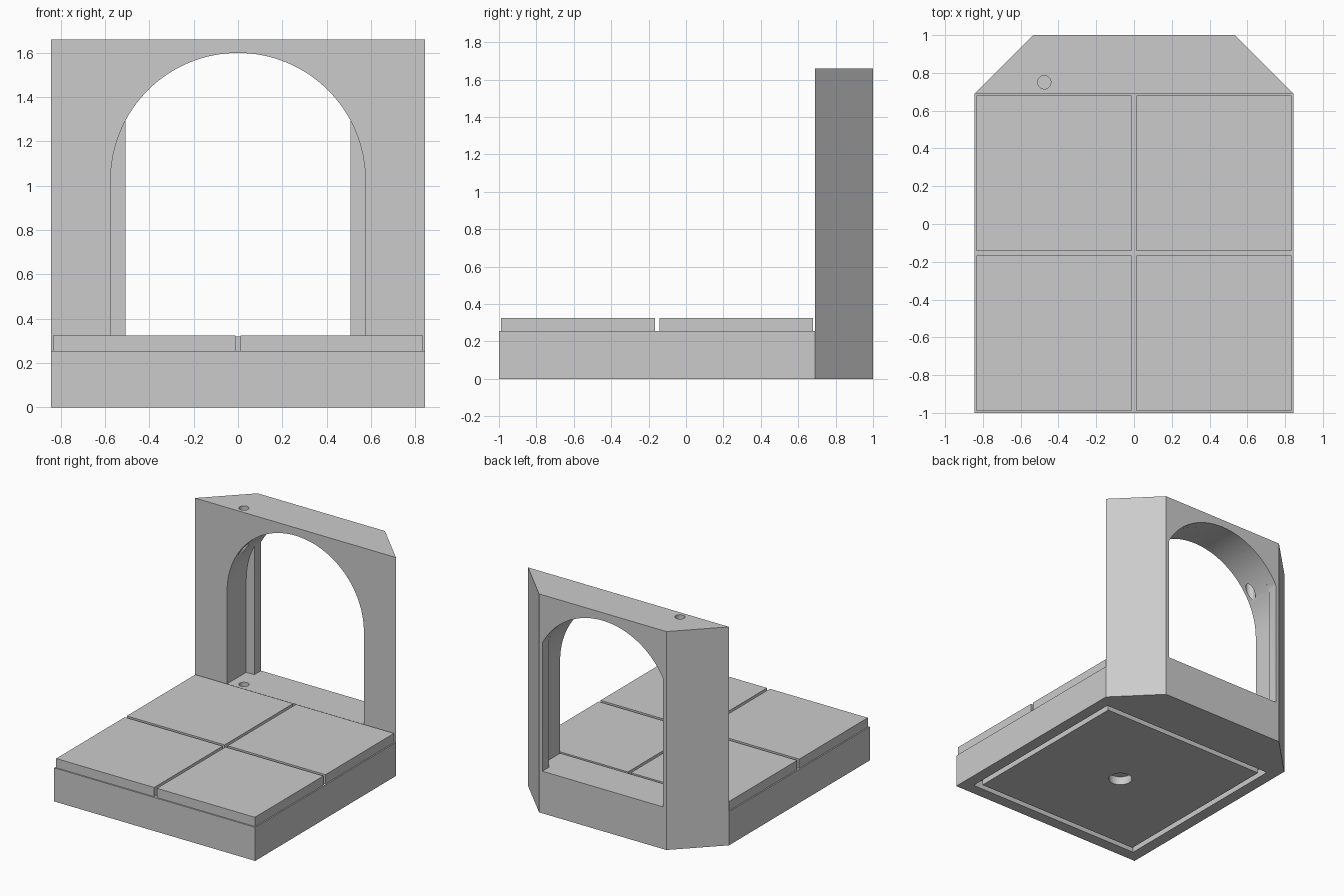
import bpy, bmesh
from math import acos, cos, sin, pi

if "Cube" in bpy.data.objects:
    bpy.data.objects.remove(bpy.data.objects["Cube"])

stone = bpy.data.materials.new("stone_grey")
stone.use_nodes = True
GREY = (0.6, 0.6, 0.6, 1)
stone.diffuse_color = GREY
stone.node_tree.nodes["Principled BSDF"].inputs["Base Color"].default_value = GREY

W = 0.845            # half width of the base
MID = -0.155         # y centre of the floor
WALL_Y = 0.69        # front plane of the wall
SILL, SPRING, R = 0.32, 1.025, 0.575


def prism(name, outline, offset):
    """Extrude a closed planar outline along an offset vector."""
    bm = bmesh.new()
    face = bm.faces.new([bm.verts.new(p) for p in outline])
    ext = bmesh.ops.extrude_face_region(bm, geom=[face])
    verts = [g for g in ext["geom"] if isinstance(g, bmesh.types.BMVert)]
    bmesh.ops.translate(bm, verts=verts, vec=offset)
    bmesh.ops.recalc_face_normals(bm, faces=bm.faces)
    mesh = bpy.data.meshes.new(name)
    bm.to_mesh(mesh)
    bm.free()
    obj = bpy.data.objects.new(name, mesh)
    mesh.materials.append(stone)
    bpy.context.collection.objects.link(obj)
    return obj


def box(name, x, y, hx, hy, z0, z1):
    pts = [(x + sx * hx, y + sy * hy, z0)
           for sx, sy in ((-1, -1), (1, -1), (1, 1), (-1, 1))]
    return prism(name, pts, (0, 0, z1 - z0))


def rod(name, x, y, r, z0, z1, n=32):
    pts = [(x + r * cos(2 * pi * i / n), y + r * sin(2 * pi * i / n), z0)
           for i in range(n)]
    return prism(name, pts, (0, 0, z1 - z0))


def arch(name, half, y0, y1, n=64):
    """Arched opening, with its sides trimmed to a half width."""
    a = acos(half / R)
    arc = [a + (pi - 2 * a) * i / n for i in range(n + 1)]
    pts = [(-half, y0, SILL), (half, y0, SILL)]
    pts += [(R * cos(t), y0, SPRING + R * sin(t)) for t in arc]
    return prism(name, pts, (0, y1 - y0, 0))


def activate(obj):
    bpy.ops.object.select_all(action='DESELECT')
    obj.select_set(True)
    bpy.context.view_layer.objects.active = obj


def cut(obj, cutter):
    mod = obj.modifiers.new("cut", 'BOOLEAN')
    mod.operation, mod.solver, mod.object = 'DIFFERENCE', 'EXACT', cutter
    activate(obj)
    bpy.ops.object.modifier_apply(modifier=mod.name)
    bpy.data.objects.remove(cutter)


# Base slab with a square groove and a round socket underneath
base = box("base", 0, MID, W, W, 0, 0.255)
ring = box("groove_cutter", 0, MID, 0.755, 0.755, -0.1, 0.065)
cut(ring, box("groove_core", 0, MID, 0.71, 0.71, -0.2, 0.2))
cut(base, ring)
cut(base, rod("socket_cutter", 0, MID, 0.084, -0.1, 0.065))

# Four floor tiles
for side, sx in (("right", -1), ("left", 1)):
    for end, sy in (("front", -1), ("back", 1)):
        box(f"floor_tile_{end}_{side}", sx * 0.4235, MID + sy * 0.4235,
            0.4115, 0.4115, 0.255, 0.325)

# Chamfered wall with a stepped arch and a vertical pin hole
wall = prism("arch_wall", [(-W, WALL_Y, 0), (W, WALL_Y, 0),
                           (0.535, 1, 0), (-0.535, 1, 0)], (0, 0, 1.66))
cut(wall, arch("front_opening", R, 0.6, 0.92))
cut(wall, arch("back_opening", 0.507, 0.92, 1.1))
cut(wall, rod("pin_hole", -0.475, 0.75, 0.035, 0.22, 1.8))

for obj in (base, wall):
    activate(obj)
    bpy.ops.object.shade_smooth_by_angle(angle=pi / 6)
